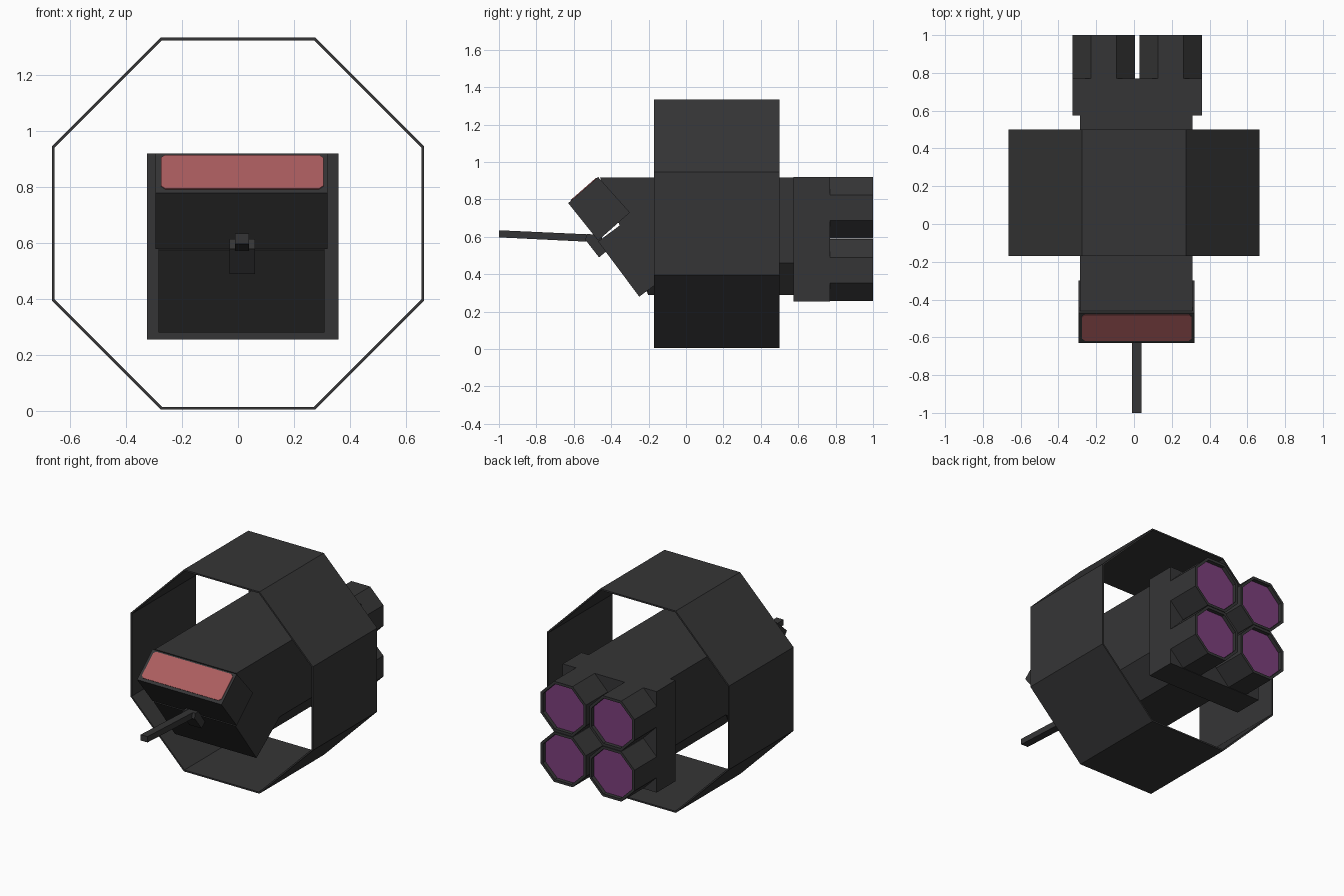
import bpy, bmesh, math
from mathutils import Vector

if "Cube" in bpy.data.objects:
    bpy.data.objects.remove(bpy.data.objects["Cube"])


def material(name, rgb):
    m = bpy.data.materials.new(name)
    m.diffuse_color = (*rgb, 1)
    m.use_nodes = True
    m.node_tree.nodes["Principled BSDF"].inputs["Base Color"].default_value = m.diffuse_color
    return m


HULL = material("charcoal hull", (0.036, 0.036, 0.037))
GLASS = material("red glass", (0.41, 0.11, 0.115))
GLOW = material("purple glow", (0.2, 0.05, 0.2))


def finish(name, bm, mats):
    bmesh.ops.recalc_face_normals(bm, faces=bm.faces)
    me = bpy.data.meshes.new(name)
    bm.to_mesh(me)
    bm.free()
    for m in mats:
        me.materials.append(m)
    ob = bpy.data.objects.new(name, me)
    bpy.context.collection.objects.link(ob)
    return ob


def loft(name, loops, mats=(HULL,), closed=False, end_mat=0):
    """Bridge successive point loops; cap the ends or join last to first."""
    bm = bmesh.new()
    rows = [[bm.verts.new(p) for p in loop] for loop in loops]
    n = len(rows[0])
    pairs = list(zip(rows, rows[1:])) + ([(rows[-1], rows[0])] if closed else [])
    for a, b in pairs:
        for i in range(n):
            j = (i + 1) % n
            bm.faces.new((a[i], a[j], b[j], b[i]))
    if not closed:
        bm.faces.new(rows[0])
        bm.faces.new(rows[-1]).material_index = end_mat
    return finish(name, bm, mats)


def side_prism(name, yz, x0, x1):
    """Side profile extruded across the width."""
    return loft(name, [[(x, y, z) for y, z in yz] for x in (x0, x1)])


def octagon(apothem, y, cx, cz):
    r = apothem / math.cos(math.pi / 8)
    return [(cx + r * math.cos(math.pi / 8 + k * math.pi / 4), y,
             cz + r * math.sin(math.pi / 8 + k * math.pi / 4)) for k in range(8)]


# Octagonal outer ring, an open thin-walled tube
loft("outer_ring", [octagon(a, y, 0, 0.67) for a, y in
                    ((0.665, -0.17), (0.665, 0.5), (0.655, 0.5), (0.655, -0.17))], closed=True)

# Fuselage with bevelled lower edges and a raked front
section = [(-0.285, 0.918), (0.31, 0.918), (0.31, 0.46),
           (0.17, 0.29), (-0.145, 0.29), (-0.285, 0.46)]
loft("fuselage", [[(x, -0.46 + 0.41 * (0.918 - z), z) for x, z in section],
                  [(x, 0.58, z) for x, z in section]])

# Tilted cockpit head and chin block
side_prism("cockpit_head", [(-0.47, 0.92), (-0.63, 0.78), (-0.47, 0.58), (-0.30, 0.73)], -0.295, 0.32)
side_prism("chin_block", [(-0.47, 0.575), (-0.25, 0.28), (0.0, 0.465), (-0.22, 0.76)], -0.285, 0.31)

# Windscreen plate with clipped corners on the sloping head face
low, high = Vector((0, -0.63, 0.78)), Vector((0, -0.47, 0.92))
normal = Vector((0, -0.14, 0.16)).normalized()
outline = [(-0.275, 0.16), (-0.26, 0.09), (0.29, 0.09), (0.305, 0.16),
           (0.305, 0.88), (0.29, 0.95), (-0.26, 0.95), (-0.275, 0.88)]
loft("windscreen", [[low.lerp(high, t) + Vector((x, 0, 0)) + normal * h for x, t in outline]
                    for h in (-0.002, 0.004)], mats=(GLASS,))

# Nose gun: mount, cheeks and barrel
side_prism("gun_mount", [(-0.535, 0.58), (-0.465, 0.49), (-0.41, 0.535), (-0.47, 0.615)], -0.03, 0.06)
for side, x in (("left", -0.03), ("right", 0.04)):
    side_prism(f"gun_cheek_{side}", [(-0.54, 0.58), (-0.48, 0.575), (-0.46, 0.61), (-0.53, 0.615)],
               x, x + 0.02)
side_prism("gun_barrel", [(-1.0, 0.635), (-1.0, 0.597), (-0.45, 0.57), (-0.45, 0.61)], -0.01, 0.04)

# Engine block at the rear
side_prism("engine_block", [(0.575, 0.255), (0.77, 0.255), (0.77, 0.92), (0.575, 0.92)], -0.325, 0.36)

# Four octagonal thrusters with a glowing recessed nozzle
for row, cz in (("lower", 0.422), ("upper", 0.755)):
    for side, cx in (("left", -0.16), ("right", 0.195)):
        loft(f"thruster_{row}_{side}",
             [octagon(a, y, cx, cz) for a, y in
              ((0.165, 0.76), (0.165, 1.0), (0.148, 1.0), (0.148, 0.975))],
             mats=(HULL, GLOW), end_mat=1)
